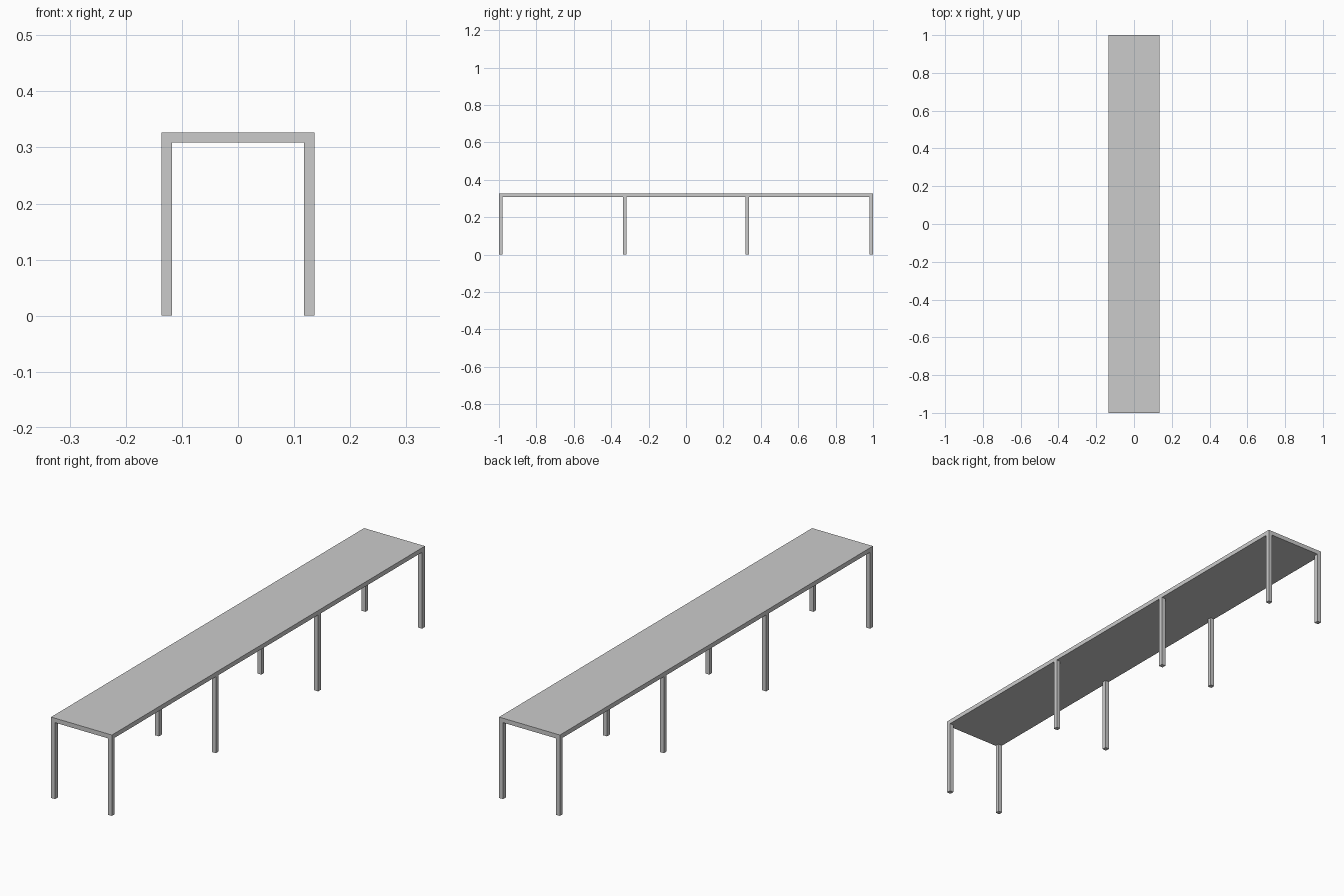
import bpy

cube = bpy.data.objects.get("Cube")
if cube:
    bpy.data.objects.remove(cube, do_unlink=True)

WIDTH, LENGTH, HEIGHT = 0.272, 2.0, 0.327
THICK = 0.018   # slab thickness and leg width

grey = bpy.data.materials.new("light_grey")
grey.use_nodes = True
colour = (0.6, 0.6, 0.6, 1)
grey.diffuse_color = colour
grey.node_tree.nodes["Principled BSDF"].inputs["Base Color"].default_value = colour


def box(name, size, centre):
    bpy.ops.mesh.primitive_cube_add(size=1, location=centre)
    ob = bpy.context.object
    ob.name = name
    ob.scale = size
    bpy.ops.object.transform_apply(location=False, rotation=False, scale=True)
    ob.data.materials.append(grey)
    return ob


# Long flat top
box("table_top", (WIDTH, LENGTH, THICK), (0, 0, HEIGHT - THICK / 2))

# Four pairs of square legs, flush with the edges of the top
leg_height = HEIGHT - THICK
leg_x = (WIDTH - THICK) / 2
end_y = (LENGTH - THICK) / 2
rows = {"front": -end_y, "front_middle": -0.327, "back_middle": 0.327, "back": end_y}
for row, y in rows.items():
    for side, sign in (("left", 1), ("right", -1)):
        box(f"{row}_{side}_leg", (THICK, THICK, leg_height),
            (sign * leg_x, y, leg_height / 2))
